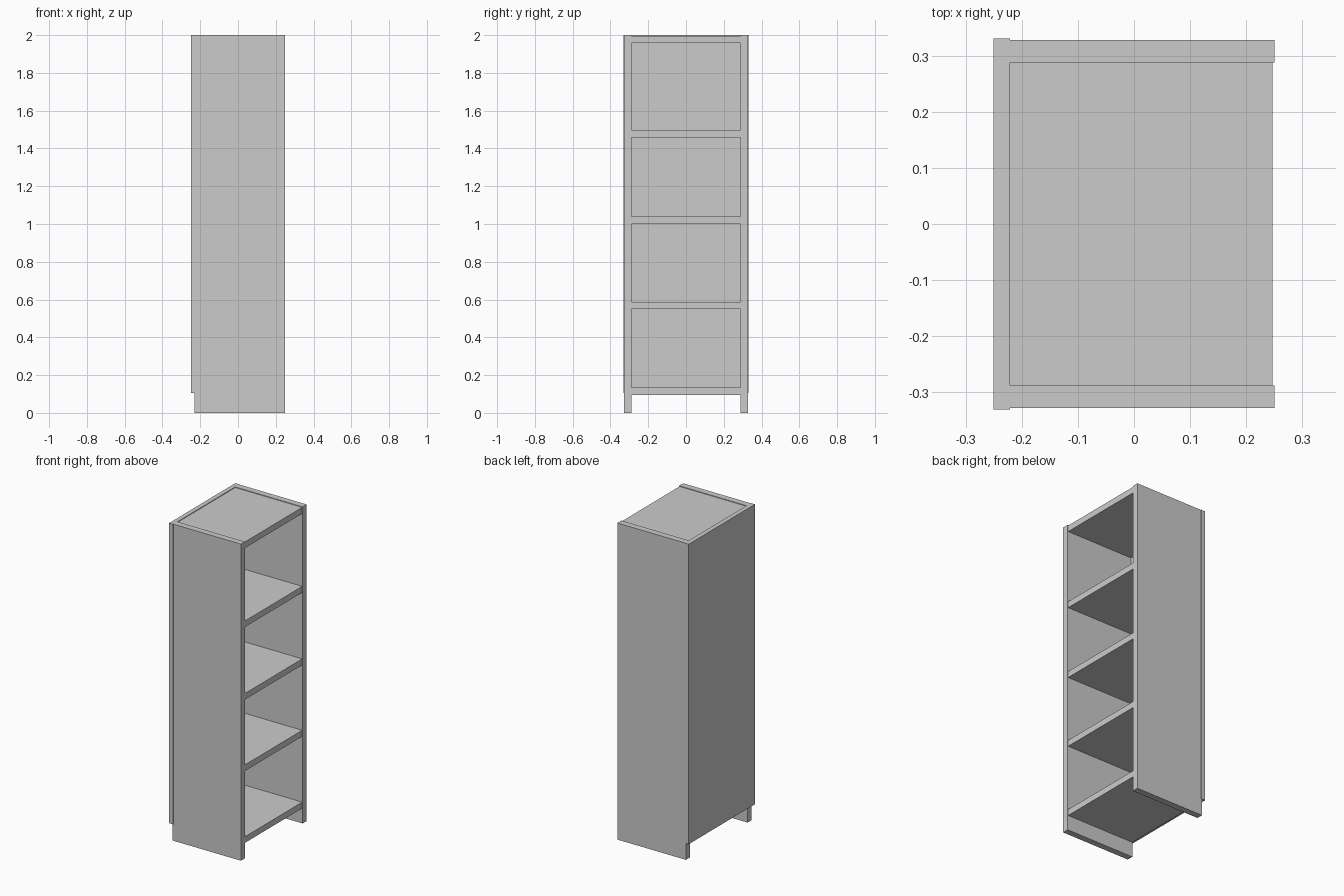
import bpy

if "Cube" in bpy.data.objects:
    bpy.data.objects.remove(bpy.data.objects["Cube"])


def box(name, x, y, z):
    """Axis-aligned board from (min, max) ranges."""
    bpy.ops.mesh.primitive_cube_add(
        size=1, location=[(a + b) / 2 for a, b in (x, y, z)])
    ob = bpy.context.object
    ob.name = name
    ob.scale = [b - a for a, b in (x, y, z)]
    bpy.ops.object.transform_apply(location=False, rotation=False, scale=True)
    return ob


INNER, OUTER = 0.288, 0.328
BOARD = 0.039

# Side panels, running down to the floor as feet
box("left_side_panel", (-0.229, 0.25), (-OUTER, -INNER), (0, 2))
box("right_side_panel", (-0.229, 0.25), (INNER, OUTER), (0, 2))

# Back panel, slightly wider than the sides and clear of the floor
box("back_panel", (-0.25, -0.221), (-0.331, 0.331), (0.105, 2))

# Bottom, three shelves and the slightly recessed top
boards = {"bottom_board": 0.134, "lower_shelf": 0.588, "middle_shelf": 1.039,
          "upper_shelf": 1.497, "top_board": 1.996}
for name, top in boards.items():
    box(name, (-0.229, 0.247), (-INNER, INNER), (top - BOARD, top))
